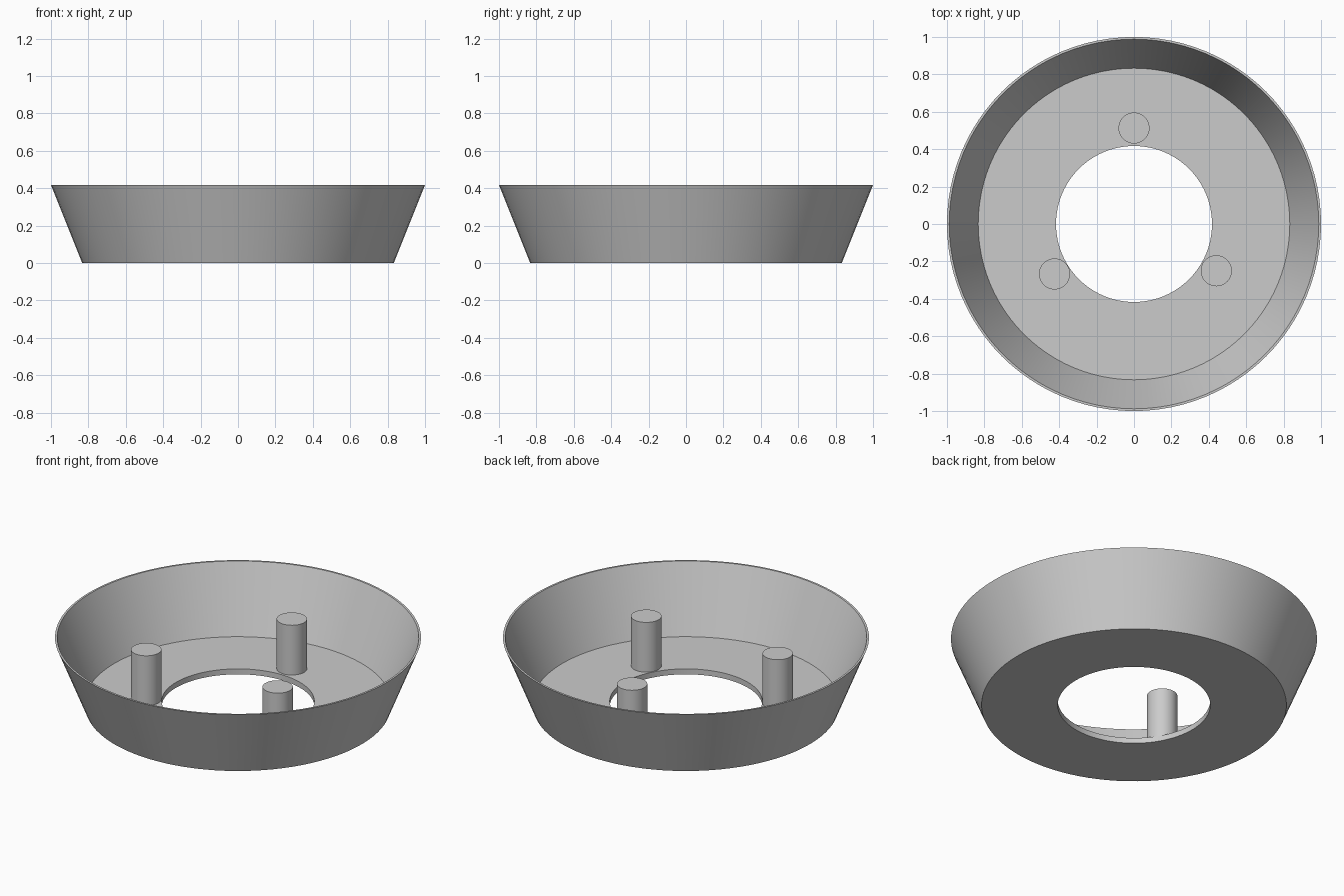
import bpy, bmesh, math

if "Cube" in bpy.data.objects:
    bpy.data.objects.remove(bpy.data.objects["Cube"], do_unlink=True)

grey = bpy.data.materials.new("plain grey")
grey.use_nodes = True
colour = (0.6, 0.6, 0.6, 1)
grey.diffuse_color = colour
grey.node_tree.nodes["Principled BSDF"].inputs["Base Color"].default_value = colour


def lathe(name, profile, sides, location=(0, 0, 0)):
    """Spin a closed (radius, height) profile around z."""
    bm = bmesh.new()
    rings = []
    for r, z in profile:
        if r == 0:
            rings.append([bm.verts.new((0, 0, z))] * sides)
            continue
        angles = [2 * math.pi * i / sides for i in range(sides)]
        rings.append([bm.verts.new((r * math.cos(a), r * math.sin(a), z)) for a in angles])
    for lower, upper in zip(rings, rings[1:] + rings[:1]):
        if lower[0] is lower[1] and upper[0] is upper[1]:
            continue
        for i in range(sides):
            j = (i + 1) % sides
            corners = (lower[i], lower[j], upper[j], upper[i])
            bm.faces.new(list(dict.fromkeys(corners)))
    bmesh.ops.recalc_face_normals(bm, faces=bm.faces)
    mesh = bpy.data.meshes.new(name)
    bm.to_mesh(mesh)
    bm.free()
    mesh.materials.append(grey)
    obj = bpy.data.objects.new(name, mesh)
    obj.location = location
    bpy.context.collection.objects.link(obj)
    bpy.ops.object.select_all(action='DESELECT')
    obj.select_set(True)
    bpy.context.view_layer.objects.active = obj
    bpy.ops.object.shade_smooth_by_angle(angle=math.radians(30))
    return obj


# Flared dish with a thin wall and a round hole through its floor
floor = 0.033
lathe("flared_dish", [(0.417, 0), (0.833, 0), (1, 0.417), (0.988, 0.417),
                      (0.833, floor), (0.417, floor)], 96)

# Three upright pegs around the hole
peg_top = 0.333
pegs = {"back_peg": (0, 0.513), "right_peg": (-0.425, -0.267), "left_peg": (0.44, -0.25)}
for name, (x, y) in pegs.items():
    lathe(name, [(0, 0), (0.083, 0), (0.083, peg_top - floor), (0, peg_top - floor)],
          48, (x, y, floor))
